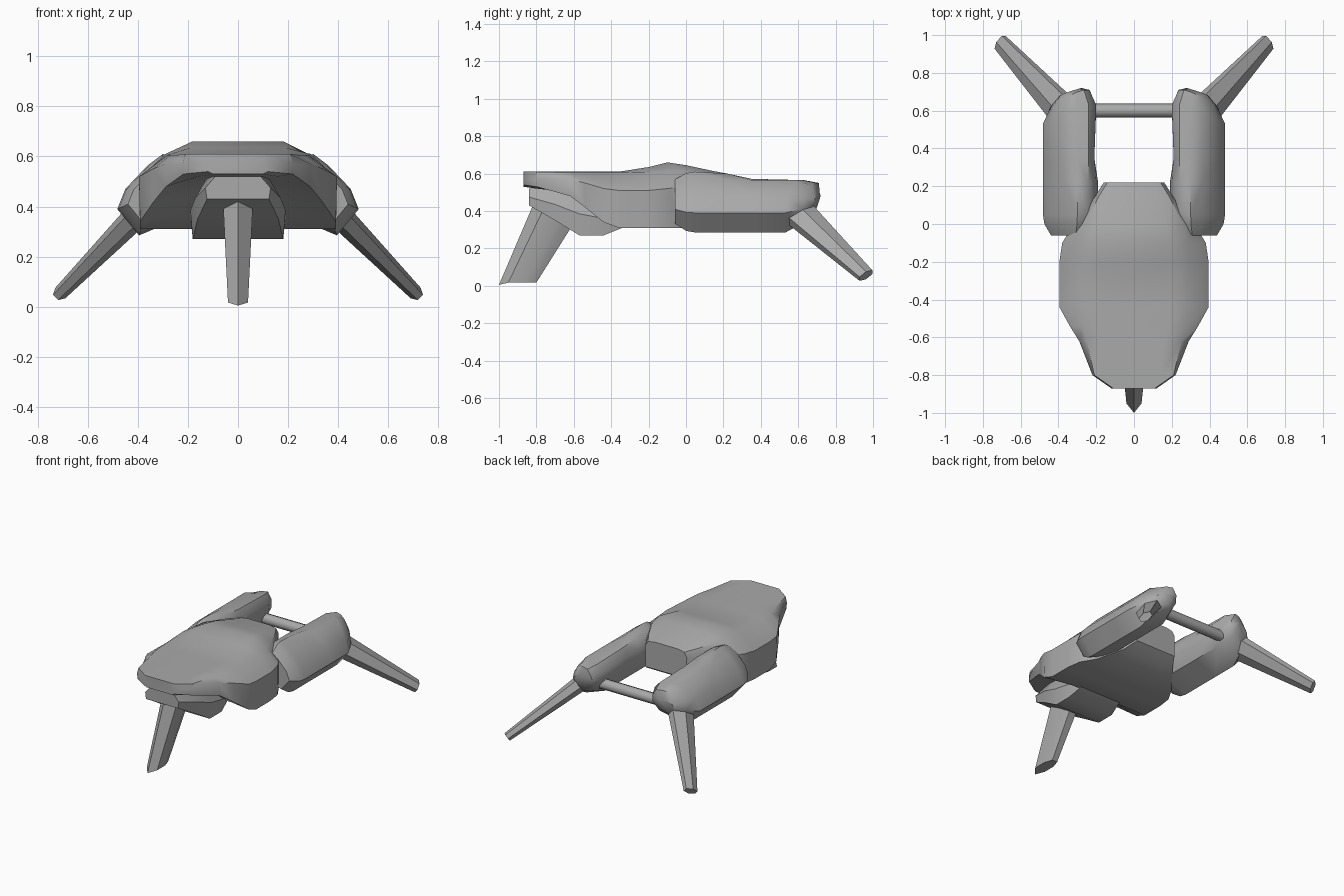
import bpy
import bmesh
import math
from mathutils import Vector

default_cube = bpy.data.objects.get("Cube")
if default_cube:
    bpy.data.objects.remove(default_cube, do_unlink=True)

# Single material
grey = bpy.data.materials.new("plain grey")
grey.use_nodes = True
colour = (0.4, 0.4, 0.4, 1.0)
grey.diffuse_color = colour
grey.node_tree.nodes["Principled BSDF"].inputs["Base Color"].default_value = colour


def loft(name, rings, angle=35):
    """Skin a list of equally long rings, cap both ends and shade by angle."""
    bm = bmesh.new()
    loops = [[bm.verts.new(point) for point in ring] for ring in rings]
    for lower, upper in zip(loops, loops[1:]):
        for index in range(len(lower)):
            following = (index + 1) % len(lower)
            bm.faces.new((lower[index], lower[following], upper[following], upper[index]))
    bm.faces.new(loops[0])
    bm.faces.new(loops[-1])
    bmesh.ops.recalc_face_normals(bm, faces=bm.faces)
    mesh = bpy.data.meshes.new(name)
    bm.to_mesh(mesh)
    bm.free()
    mesh.materials.append(grey)
    part = bpy.data.objects.new(name, mesh)
    bpy.context.collection.objects.link(part)
    bpy.ops.object.select_all(action="DESELECT")
    part.select_set(True)
    bpy.context.view_layer.objects.active = part
    bpy.ops.object.shade_smooth_by_angle(angle=math.radians(angle))
    return part


def symmetric_ring(y, half):
    """Close a half section, listed from top to bottom, across the centre."""
    left = [(x, y, z) for x, z in half]
    right = [(-x, y, z) for x, z in reversed(half)]
    return left + right


def flip(rings, side):
    return [[(side * x, y, z) for x, y, z in ring] for ring in rings]


def side_name(side):
    return "left" if side > 0 else "right"


# Main shell: y, crown, shoulder x and z, side x and z, lower edge, inner x and z
shell_stations = [
    (-.87, .61, .11, .61, .12, .57, .54, .1, .53),
    (-.8, .61, .21, .61, .22, .57, .53, .16, .52),
    (-.62, .61, .25, .605, .29, .57, .48, .18, .5),
    (-.54, .61, .27, .605, .34, .55, .42, .2, .45),
    (-.44, .61, .28, .605, .395, .52, .34, .22, .37),
    (-.36, .61, .285, .605, .395, .51, .31, .2, .31),
    (-.2, .635, .29, .61, .395, .51, .31, .2, .31),
    (-.1, .66, .28, .61, .38, .52, .31, .2, .31),
    (0, .645, .26, .61, .32, .53, .31, .18, .31),
    (.14, .615, .19, .6, .21, .55, .36, .12, .36),
    (.22, .6, .14, .59, .16, .56, .41, .1, .41),
]
shell_rings = []
for y, crown, sx, sz, wx, wz, low, ix, iz in shell_stations:
    half = [(sx * .65, crown), (sx, sz), (wx, wz), (wx * .99, low), (ix, iz)]
    shell_rings.append(symmetric_ring(y, half))
loft("shell", shell_rings, 40)

# Chin block beneath the shell: y, half width, bottom, top
chin_stations = [
    (-.84, .13, .43, .52),
    (-.7, .17, .35, .52),
    (-.57, .19, .27, .5),
    (-.44, .19, .27, .45),
    (-.34, .17, .31, .42),
]
chin_rings = []
for y, width, low, top in chin_stations:
    middle = (low + top) / 2
    half = [(width * .7, top), (width, middle), (width * .95, low)]
    chin_rings.append(symmetric_ring(y, half))
loft("chin", chin_rings)

# Front leg: wedge with a ridge on its leading edge
front_leg_rings = []
for front, back, z, width in ((-.81, -.52, .45, .062), (-1, -.8, .005, .04)):
    length = back - front
    half = [(0, front), (width, front + length * .25), (width, back - length * .3),
            (width * .5, back)]
    outline = half + [(-x, y) for x, y in reversed(half[1:])]
    front_leg_rings.append([(x, y, z + .012 * (abs(x) > 0)) for x, y in outline])
loft("front_leg", front_leg_rings, 30)

# Side pods: a tilted hull section, swept along y and tapered at both ends
pod_section = [(.3, .61), (.36, .565), (.45, .47), (.482, .39), (.395, .285),
               (.23, .355), (.19, .45), (.2, .52), (.24, .585)]
pod_centre = Vector((.33, .46))


def pod_ring(y, scale=1, top_limit=1, inner_limit=0, lean=0):
    ring = []
    for point in pod_section:
        x, z = pod_centre + (Vector(point) - pod_centre) * scale
        reach = lean * min(1, max(0, (.48 - x) / .2)) * min(1, max(0, (z - .28) / .2))
        ring.append((max(x, inner_limit), y + reach, min(z, top_limit)))
    return ring


pod_rings = [
    pod_ring(-.06, scale=.72),
    pod_ring(0, scale=.95),
    pod_ring(.05),
    pod_ring(.22, top_limit=.6),
    pod_ring(.35, top_limit=.572, inner_limit=.21),
    pod_ring(.53, top_limit=.565, inner_limit=.2, lean=.1),
    pod_ring(.61, scale=.72, top_limit=.55, lean=.1),
    pod_ring(.66, scale=.4, top_limit=.49, lean=.06),
]

# Rear legs: tapering six-sided struts spread outward and down
leg_top = Vector((.35, .57, .42))
leg_tip = Vector((.709, .962, .055))
direction = (leg_tip - leg_top).normalized()
broad = Vector((-.4, .84, .37))
broad = (broad - direction * broad.dot(direction)).normalized()
narrow = direction.cross(broad)
hexagon = [(1, .5), (0, 1), (-1, .5), (-1, -.5), (0, -1), (1, -.5)]
rear_leg_rings = [
    [tuple(centre + broad * a * wide + narrow * b * thin) for a, b in hexagon]
    for centre, wide, thin in ((leg_top, .086, .055), (leg_tip, .043, .029))
]

for side in (1, -1):
    loft(side_name(side) + "_pod", flip(pod_rings, side), 40)
    loft(side_name(side) + "_rear_leg", flip(rear_leg_rings, side), 30)

# Cross bar joining the pods
bar_rings = []
for x in (-.25, .25):
    turns = [math.tau * step / 8 for step in range(8)]
    bar_rings.append([(x, .6 + .037 * math.cos(t), .42 + .037 * math.sin(t)) for t in turns])
loft("cross_bar", bar_rings, 50)
